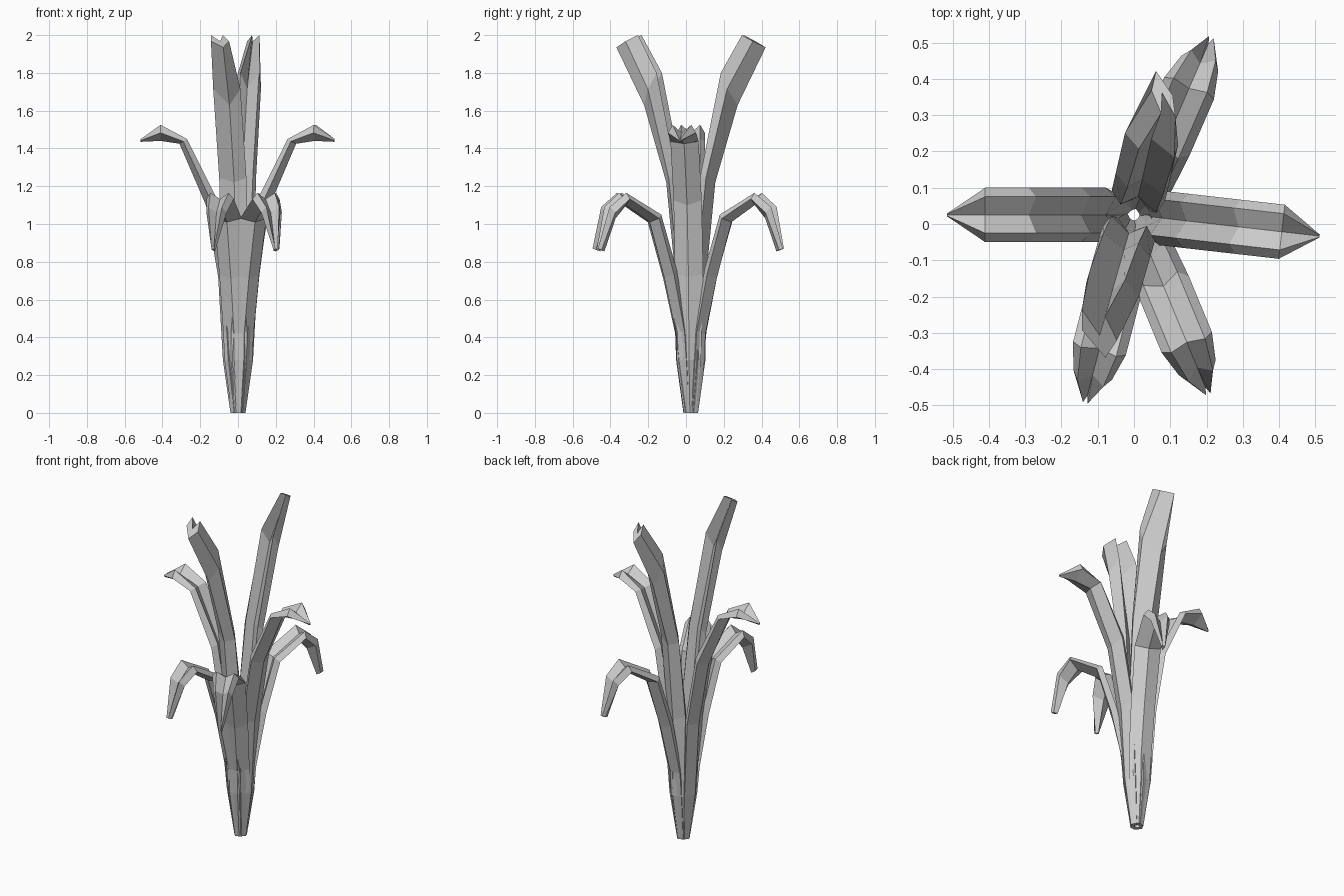
import bpy
import bmesh
import math
from mathutils import Vector

if "Cube" in bpy.data.objects:
    bpy.data.objects.remove(bpy.data.objects["Cube"])

leaf_grey = bpy.data.materials.new("leaf_grey")
leaf_grey.use_nodes = True
COLOUR = (0.6, 0.6, 0.6, 1)
leaf_grey.diffuse_color = COLOUR
leaf_grey.node_tree.nodes["Principled BSDF"].inputs["Base Color"].default_value = COLOUR

ORIGIN = Vector((0, 0.025, 0))

# Leaf sections: ridge radius, ridge height, keel radius, keel height, half width
BASE = [(0.0, 0, 0.04, 0, 0.03), (0.02, 0.28, 0.08, 0.28, 0.06)]
TALL = BASE + [(0.02, 0.80, 0.085, 0.75, 0.075), (0.07, 1.27, 0.13, 1.22, 0.075),
               (0.18, 1.80, 0.25, 1.63, 0.075), (0.29, 2.0, 0.40, 1.935, 0.05)]
MIDDLE = BASE + [(0.05, 0.75, 0.105, 0.72, 0.075), (0.12, 1.15, 0.17, 1.10, 0.075),
                 (0.27, 1.45, 0.31, 1.425, 0.075), (0.41, 1.525, 0.41, 1.44, 0.075),
                 (0.515, 1.45, 0.515, 1.435, 0.004)]
LOW = BASE + [(0.04, 0.44, 0.085, 0.42, 0.065), (0.10, 0.76, 0.15, 0.71, 0.07),
              (0.19, 1.05, 0.235, 1.01, 0.075), (0.39, 1.165, 0.37, 1.10, 0.075),
              (0.48, 1.09, 0.43, 1.03, 0.055), (0.535, 0.87, 0.495, 0.855, 0.01)]

# Folded cross-section: side position and depth from ridge to keel
SECTION = [(0, 0.5), (0.67, 0), (1, 0.5), (0, 1), (-1, 0.5), (-0.67, 0)]


def leaf(name, rows, angle, roll=0, tip_width=1):
    a = math.radians(angle)
    out = Vector((math.cos(a), math.sin(a), 0))
    side = Vector((-out.y, out.x, 0))
    bm = bmesh.new()
    rings = []
    for i, (rr, rz, kr, kz, w) in enumerate(rows):
        lean = roll * max(0, i - 1) / (len(rows) - 2)
        if i == len(rows) - 1:
            w *= tip_width
        ring = []
        for s, d in SECTION:
            r, z = rr + (kr - rr) * d, rz + (kz - rz) * d
            across = s * w + lean * (2 * d - 1)
            ring.append(bm.verts.new(ORIGIN + out * r + side * across + Vector((0, 0, z))))
        rings.append(ring)
    n = len(SECTION)
    for lower, upper in zip(rings, rings[1:]):
        for j in range(n):
            k = (j + 1) % n
            bm.faces.new((lower[j], lower[k], upper[k], upper[j]))
    # Each end is closed by one plate per folded half
    for ring in (rings[0], rings[-1]):
        bm.faces.new(ring[:4])
        bm.faces.new((ring[0], ring[3], ring[4], ring[5]))
    bmesh.ops.recalc_face_normals(bm, faces=bm.faces[:])
    mesh = bpy.data.meshes.new(name)
    bm.to_mesh(mesh)
    bm.free()
    mesh.materials.append(leaf_grey)
    bpy.context.collection.objects.link(bpy.data.objects.new(name, mesh))


# Upright leaves
leaf("tall_leaf_front", TALL, -106, 0.033)
leaf("tall_leaf_back", TALL, 77, 0.03, 0.6)
# Spreading leaves
leaf("middle_leaf_left", MIDDLE, -6.5)
leaf("middle_leaf_right", MIDDLE, 180)
# Drooping leaves
leaf("low_leaf_front_left", LOW, -67.5)
leaf("low_leaf_front_right", LOW, -104.5)
leaf("low_leaf_back", LOW, 66.5)
